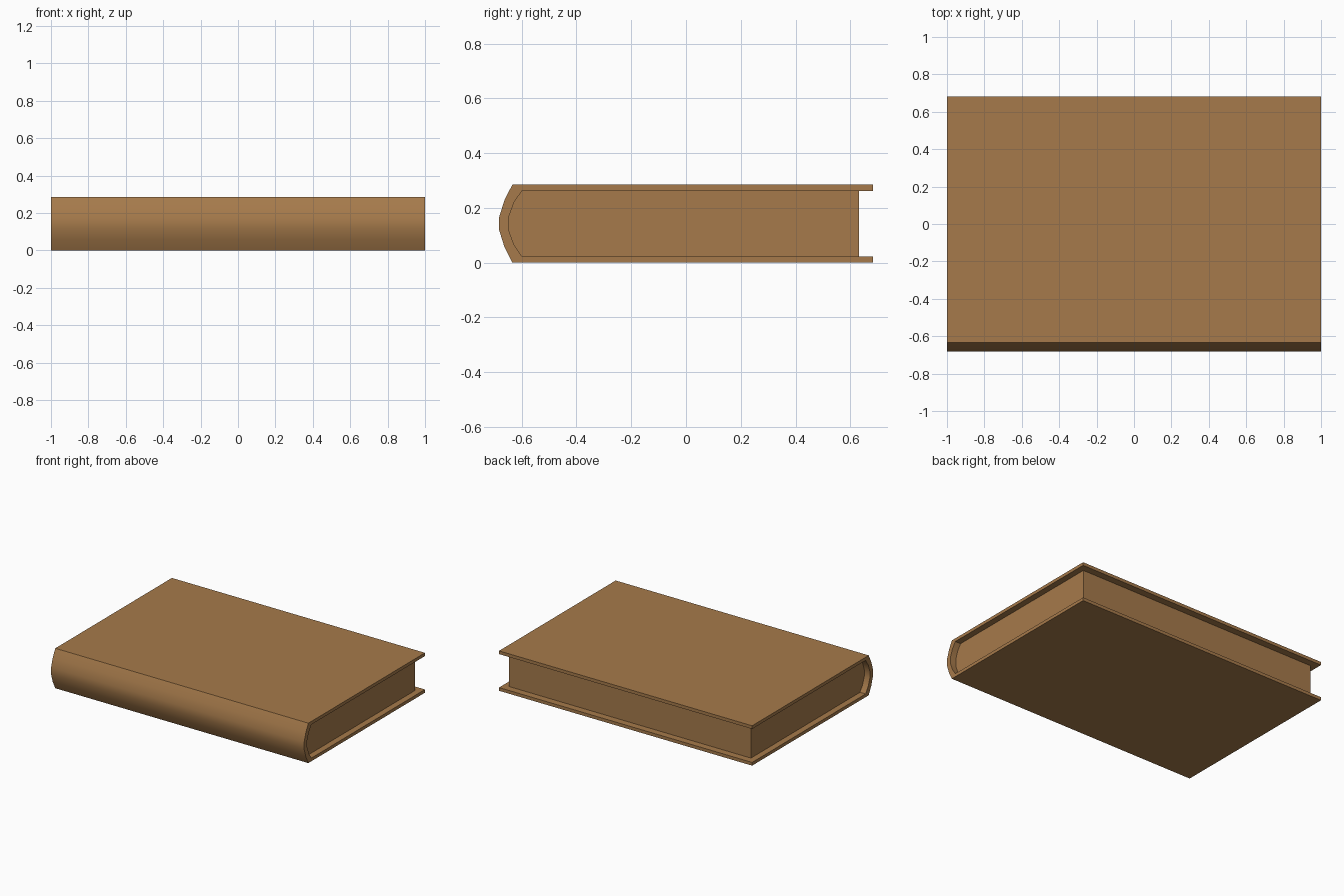
import bpy, bmesh, math

if "Cube" in bpy.data.objects:
    bpy.data.objects.remove(bpy.data.objects["Cube"])

H = 0.285          # total thickness
BACK = 0.682       # fore-edge overhang of the cover boards
PAGE_BACK = 0.632

leather = bpy.data.materials.new("warm brown")
leather.diffuse_color = (0.38, 0.195, 0.07, 1)
leather.use_nodes = True
leather.node_tree.nodes["Principled BSDF"].inputs["Base Color"].default_value = leather.diffuse_color


def mirrored(half):
    """Complete a (y, z) profile by mirroring it about mid height."""
    return half + [(y, H - z) for y, z in reversed(half)]


def finish(name, bm):
    bmesh.ops.recalc_face_normals(bm, faces=bm.faces)
    me = bpy.data.meshes.new(name)
    bm.to_mesh(me)
    bm.free()
    me.materials.append(leather)
    ob = bpy.data.objects.new(name, me)
    bpy.context.collection.objects.link(ob)
    bpy.ops.object.select_all(action='DESELECT')
    ob.select_set(True)
    bpy.context.view_layer.objects.active = ob
    bpy.ops.object.shade_smooth_by_angle(angle=math.radians(25))
    return ob


def extrude_x(bm, faces, half_width):
    new = bmesh.ops.extrude_face_region(bm, geom=faces)["geom"]
    verts = [v for v in new if isinstance(v, bmesh.types.BMVert)]
    bmesh.ops.translate(bm, verts=verts, vec=(2 * half_width, 0, 0))


# Rounded spine profiles, outside and inside of the cover
outer = mirrored([(BACK, H), (-0.634, H), (-0.663, 0.228), (-0.682, 0.167)])
inner = mirrored([(BACK, 0.262), (-0.599, 0.262), (-0.628, 0.220), (-0.647, 0.167)])

# Cover: two boards and spine as one C-shaped section
bm = bmesh.new()
a = [bm.verts.new((-1, y, z)) for y, z in outer]
b = [bm.verts.new((-1, y, z)) for y, z in inner]
section = [bm.faces.new((a[i], a[i + 1], b[i + 1], b[i])) for i in range(len(a) - 1)]
extrude_x(bm, section, 1.0)
finish("cover", bm)

# Page block: fills the cover, set back from its three open edges
PW = 0.956
bm = bmesh.new()
pages = [(min(y, PAGE_BACK), z) for y, z in inner]
face = bm.faces.new([bm.verts.new((-PW, y, z)) for y, z in pages])
extrude_x(bm, [face], PW)
finish("page_block", bm)
